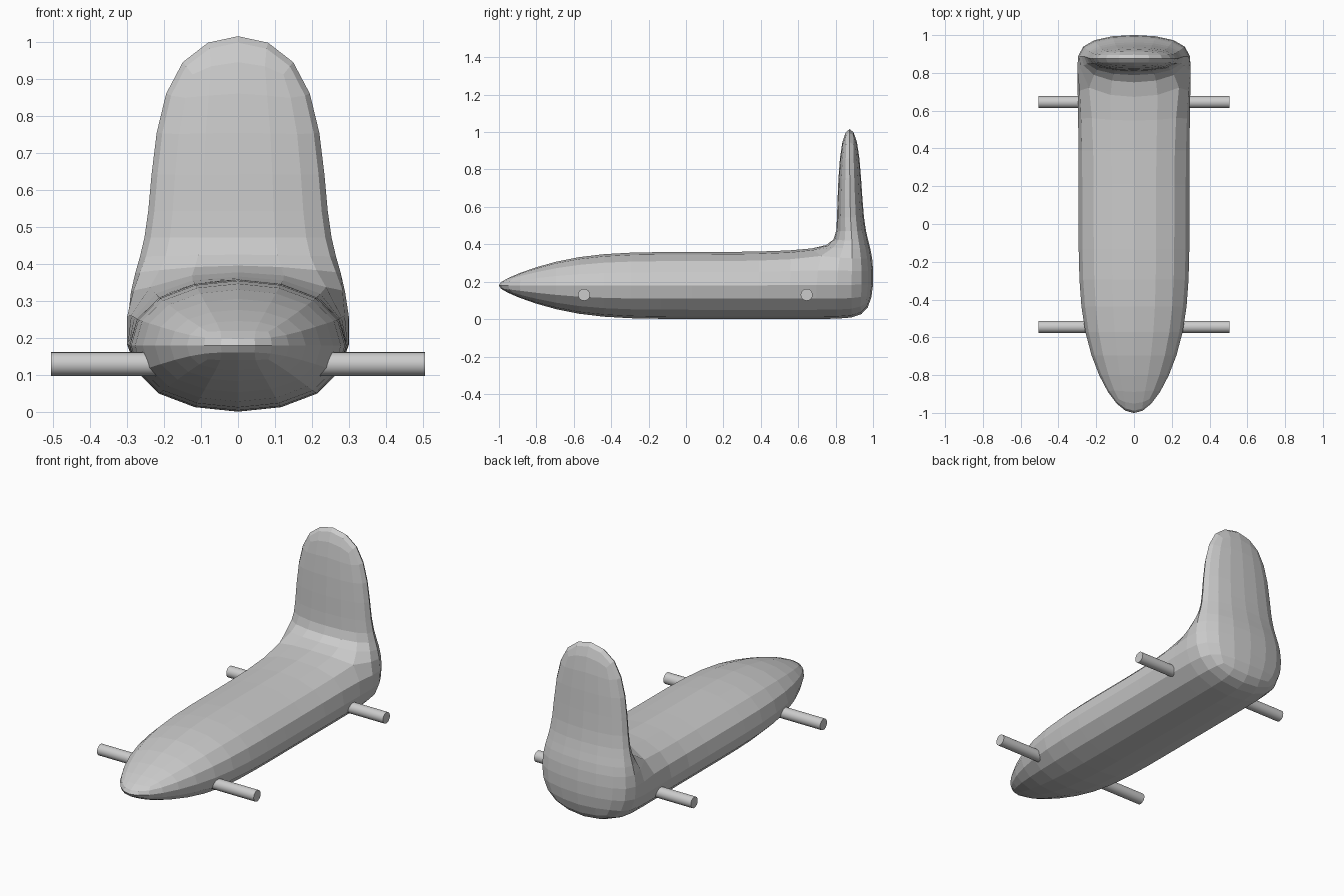
import bpy, bmesh
from math import pi

if "Cube" in bpy.data.objects:
    bpy.data.objects.remove(bpy.data.objects["Cube"])

# Body cage: square rings along y (y, half width, half height), softened by subdivision
bm = bmesh.new()
MID_Z = 0.18
sections = [(-1.036, 0.085, 0.015), (-0.6, 0.32, 0.195), (0.0, 0.32, 0.195),
            (0.79, 0.32, 0.195), (1.015, 0.32, 0.195)]


def bridge(a, b):
    """Join two four-point rings, returning the four side faces."""
    return [bm.faces.new((a[i], a[(i + 1) % 4], b[(i + 1) % 4], b[i])) for i in range(4)]


rings = []
for y, w, h in sections:
    rings.append([bm.verts.new((sx * w, y, MID_Z + sz * h))
                  for sx, sz in ((-1, -1), (1, -1), (1, 1), (-1, 1))])
bm.faces.new(rings[0])
for a, b in zip(rings, rings[1:]):
    faces = bridge(a, b)
bm.faces.new(rings[-1])

# Upright back: grown from the last top face (z, half width, half thickness)
top_face = faces[2]
base = [rings[-2][3], rings[-2][2], rings[-1][2], rings[-1][3]]
bm.faces.remove(top_face)
for z, w, t in ((0.455, 0.257, 0.075), (1.065, 0.24, 0.06)):
    ring = [bm.verts.new((sx * w, 0.875 + sy * t, z))
            for sx, sy in ((-1, -1), (1, -1), (1, 1), (-1, 1))]
    bridge(base, ring)
    base = ring
bm.faces.new(base)
bmesh.ops.recalc_face_normals(bm, faces=bm.faces[:])

mesh = bpy.data.meshes.new("body")
bm.to_mesh(mesh)
bm.free()
body = bpy.data.objects.new("body", mesh)
bpy.context.collection.objects.link(body)
sub = body.modifiers.new("soften", 'SUBSURF')
sub.levels = sub.render_levels = 2

# Axles
for name, y in (("front_axle", -0.545), ("rear_axle", 0.645)):
    bpy.ops.mesh.primitive_cylinder_add(vertices=24, radius=0.032, depth=1.01,
                                        location=(0, y, 0.13), rotation=(0, pi / 2, 0))
    axle = bpy.context.object
    axle.name = name
    bpy.ops.object.shade_smooth_by_angle()
